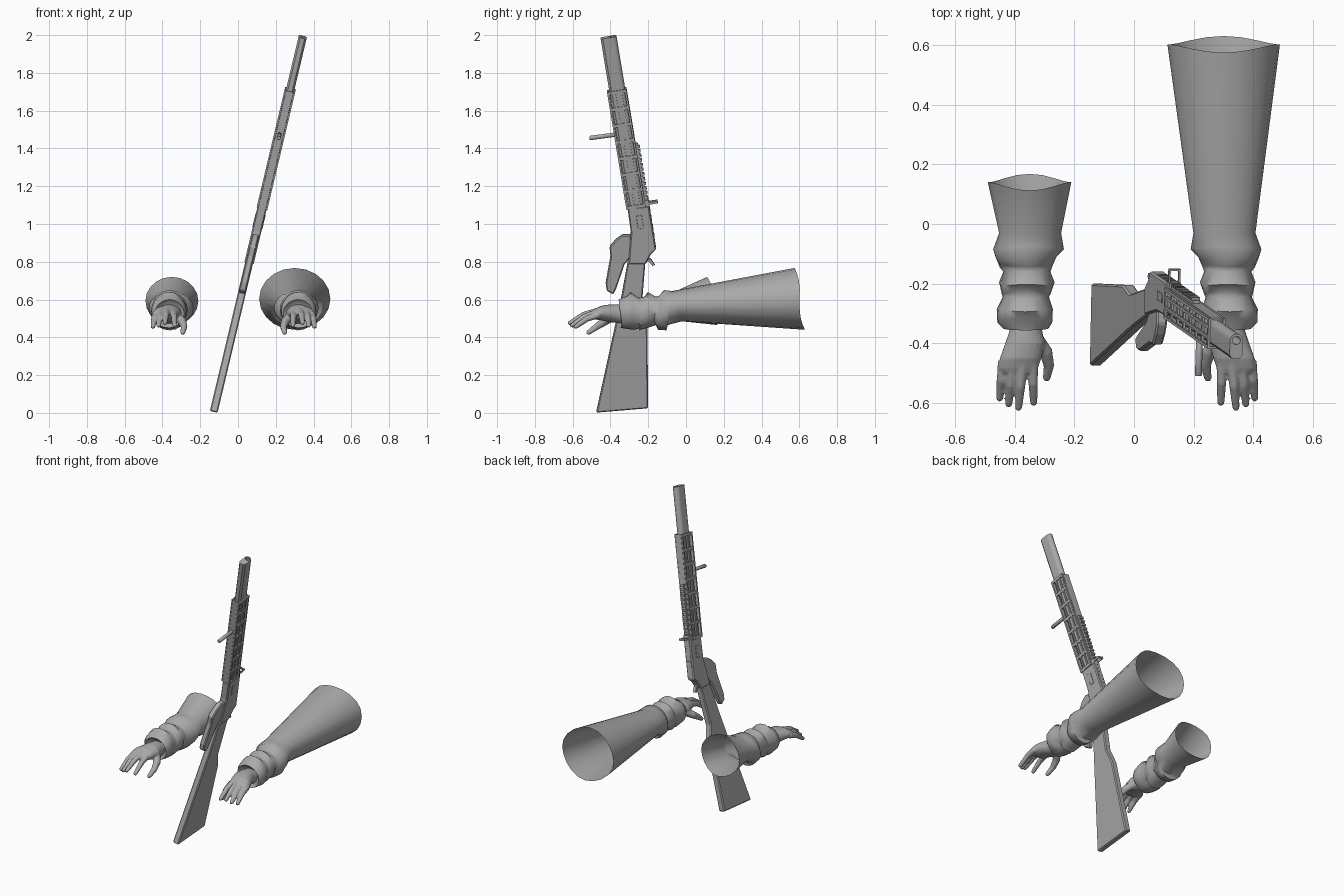
import bpy, bmesh, math
from mathutils import Matrix, Vector

if "Cube" in bpy.data.objects:
    bpy.data.objects.remove(bpy.data.objects["Cube"])

grey = bpy.data.materials.new("plain_grey")
grey.use_nodes = True
GREY = (0.4, 0.4, 0.4, 1)
grey.diffuse_color = GREY
grey.node_tree.nodes["Principled BSDF"].inputs["Base Color"].default_value = GREY

# Gun frame: x is thickness, y and z are read in side elevation; z leans to +x
TILT = 0.2375
A = math.atan(TILT)
GUN = Matrix(((math.cos(A), 0, TILT, -0.13), (0, 1, 0, 0), (-math.sin(A), 0, 1, 0), (0, 0, 0, 1)))


def finish(name, bm, matrix=None, bevel=0, smooth=None):
    bmesh.ops.recalc_face_normals(bm, faces=bm.faces)
    if matrix:
        bm.transform(matrix)
    mesh = bpy.data.meshes.new(name)
    bm.to_mesh(mesh)
    bm.free()
    mesh.materials.append(grey)
    ob = bpy.data.objects.new(name, mesh)
    bpy.context.collection.objects.link(ob)
    if bevel:
        mod = ob.modifiers.new("Bevel", "BEVEL")
        mod.width, mod.segments = bevel, 1
    if smooth:
        bpy.ops.object.select_all(action="DESELECT")
        ob.select_set(True)
        bpy.context.view_layer.objects.active = ob
        bpy.ops.object.shade_smooth_by_angle(angle=math.radians(smooth))
    return ob


def loft(bm, rings, cap_start=True, cap_end=True):
    rows = [[bm.verts.new(p) for p in ring] for ring in rings]
    n = len(rows[0])
    for a, b in zip(rows, rows[1:]):
        for i in range(n):
            bm.faces.new((a[i], a[(i + 1) % n], b[(i + 1) % n], b[i]))
    if cap_start:
        bm.faces.new(rows[0])
    if cap_end:
        bm.faces.new(rows[-1])


def plate(bm, outline, half, shift=0):
    loft(bm, [[(shift + s * half, y, z) for y, z in outline] for s in (-1, 1)])


def on_axis(along, off):
    # Point on the barrel line at a height, moved off towards the sights
    return (-0.41 + (1.99 - along) * 0.165 + off, along + 0.165 * off)


def bar(bm, a0, a1, o0, o1, half, shift=0):
    plate(bm, [on_axis(a, o) for a, o in ((a0, o0), (a0, o1), (a1, o1), (a1, o0))], half, shift)


# Barrel over magazine tube: rounded top, chamfered bottom
section = [(0.022 * math.cos(t * math.pi / 8), 0.02 + 0.022 * math.sin(t * math.pi / 8)) for t in range(9)]
section += [(-0.022, -0.03), (-0.012, -0.042), (0.012, -0.042), (0.022, -0.03)]
bm = bmesh.new()
loft(bm, [[(u, *on_axis(a, o)) for u, o in section] for a in (1.08, 1.99)])
barrel = finish("barrel", bm, GUN, smooth=30)

bm = bmesh.new()
loft(bm, [[(0.014 * math.cos(t * math.pi / 8), *on_axis(a, 0.02 + 0.014 * math.sin(t * math.pi / 8)))
           for t in range(16)] for a in (1.9, 2.05)])
cutter = finish("bore_cutter", bm, GUN)
cutter.hide_render = True
cutter.hide_viewport = True
cut = barrel.modifiers.new("Bore", "BOOLEAN")
cut.object, cut.operation, cut.solver = cutter, "DIFFERENCE", "EXACT"

# Vented handguard: long strips joined by ribs
bm = bmesh.new()
for side in (-1, 1):
    for o in (-0.049, -0.016, 0.017, 0.043):
        bar(bm, 1.09, 1.71, o - 0.005, o + 0.005, 0.004, side * 0.025)
    for i in range(8):
        a = 1.09 + i * 0.0865
        bar(bm, a, a + 0.016, -0.054, 0.048, 0.004, side * 0.025)
for o in (-0.054, 0.042):
    bar(bm, 1.09, 1.71, o, o + 0.007, 0.02)
finish("handguard", bm, GUN)

# Top rail with teeth
bm = bmesh.new()
bar(bm, 0.9, 1.42, 0.045, 0.06, 0.012)
for i in range(20):
    bar(bm, 0.93 + i * 0.0245, 0.942 + i * 0.0245, 0.058, 0.068, 0.015)
finish("top_rail", bm, GUN)

# Receiver, stock and pistol grip
bm = bmesh.new()
plate(bm, [(-0.31, 1.09), (-0.195, 1.1), (-0.158, 0.87), (-0.185, 0.845), (-0.215, 0.79),
           (-0.305, 0.79), (-0.292, 0.96)], 0.025)
finish("receiver", bm, GUN, bevel=0.006)
bm = bmesh.new()
plate(bm, [(-0.475, 0.005), (-0.2, 0.028), (-0.205, 0.47), (-0.235, 0.56), (-0.215, 0.8),
           (-0.305, 0.82), (-0.345, 0.6)], 0.021)
finish("stock", bm, GUN, bevel=0.006)
bm = bmesh.new()
plate(bm, [(-0.335, 0.945), (-0.29, 0.945), (-0.29, 0.83), (-0.325, 0.79), (-0.37, 0.66), (-0.385, 0.63),
           (-0.42, 0.65), (-0.425, 0.69), (-0.4, 0.83), (-0.405, 0.88), (-0.37, 0.92)], 0.018)
finish("grip", bm, GUN, bevel=0.006)

# Square rear sight, rear tab, side port and fore peg
bm = bmesh.new()
for side in (-1, 1):
    bar(bm, 1.095, 1.107, 0.05, 0.11, 0.003, side * 0.017)
bar(bm, 1.095, 1.107, 0.106, 0.113, 0.02)
bar(bm, 1.08, 1.12, 0.045, 0.068, 0.02)
finish("rear_sight", bm, GUN)
bm = bmesh.new()
plate(bm, [(-0.215, 0.825), (-0.185, 0.815), (-0.165, 0.785), (-0.178, 0.78), (-0.195, 0.803), (-0.215, 0.805)], 0.01)
finish("rear_tab", bm, GUN)
bm = bmesh.new()
for side in (-1, 1):
    bar(bm, 0.98, 1.05, -0.01, 0.02, 0.002, side * 0.025)
finish("side_port", bm, GUN, bevel=0.001)
bm = bmesh.new()
loft(bm, [[(0.012 * math.cos(t * math.pi / 5), y, z + 0.012 * math.sin(t * math.pi / 5)) for t in range(10)]
          for y, z in ((-0.36, 1.475), (-0.51, 1.455))])
finish("fore_peg", bm, GUN, bevel=0.003, smooth=40)


# Arms: local x grows towards the thumb
def ellipse(y, x0, x1, z0, z1, n=20, lean=0.0, wave=0.0):
    ring = []
    for i in range(n):
        t = 2 * math.pi * i / n
        c, s = math.cos(t), math.sin(t)
        ring.append(((x0 + x1) / 2 + (x1 - x0) / 2 * c,
                     y - lean * s + wave * math.sin(3 * t),
                     (z0 + z1) / 2 + (z1 - z0) / 2 * s))
    return ring


FOLDS = [(-0.325, -0.055, 0.05, 0.475, 0.575), (-0.348, -0.08, 0.075, 0.455, 0.60),
         (-0.33, -0.098, 0.086, 0.45, 0.62), (-0.285, -0.1, 0.088, 0.44, 0.64),
         (-0.245, -0.08, 0.075, 0.45, 0.61), (-0.235, -0.083, 0.08, 0.437, 0.615),
         (-0.195, -0.092, 0.094, 0.455, 0.64), (-0.16, -0.078, 0.08, 0.465, 0.615),
         (-0.145, -0.09, 0.085, 0.44, 0.62), (-0.11, -0.104, 0.1, 0.437, 0.65),
         (-0.085, -0.112, 0.125, 0.465, 0.645), (-0.03, -0.092, 0.116, 0.485, 0.652)]


def tube(bm, path, radii, n=10):
    # Tapered finger with a rounded tip
    pts = [Vector(p) for p in path]
    end = (pts[-1] - pts[-2]).normalized()
    pts.append(pts[-1] + end * radii[-1] * 0.7)
    rings = []
    for i, (p, r) in enumerate(zip(pts, [*radii, radii[-1] * 0.55])):
        d = (pts[min(i + 1, len(pts) - 1)] - pts[max(i - 1, 0)]).normalized()
        u = d.cross(Vector((0, 0, 1))).normalized()
        v = u.cross(d)
        rings.append([p + r * (math.cos(k * 2 * math.pi / n) * u + math.sin(k * 2 * math.pi / n) * v)
                      for k in range(n)])
    loft(bm, rings)


# Finger root and tip as x, y, z
FINGERS = [((-0.078, -0.46, 0.52), (-0.09, -0.585, 0.455)), ((-0.047, -0.47, 0.532), (-0.06, -0.605, 0.462)),
           ((-0.014, -0.47, 0.538), (-0.027, -0.617, 0.475)), ((0.02, -0.465, 0.53), (0.024, -0.6, 0.462))]


def arm(side, cuff, place):
    bm = bmesh.new()
    rings = [ellipse(*f, lean=0.012 * math.sin(2.3 * i), wave=0.006 * math.cos(1.7 * i))
             for i, f in enumerate(FOLDS)]
    loft(bm, rings + [ellipse(*cuff, lean=0.02, wave=0.008)], True, False)
    finish(side + "_sleeve", bm, place, smooth=60)

    bm = bmesh.new()
    palm = [(-0.3, -0.055, 0.05, 0.47, 0.565), (-0.36, -0.058, 0.053, 0.475, 0.575),
            (-0.4, -0.072, 0.062, 0.48, 0.575), (-0.45, -0.09, 0.05, 0.49, 0.567),
            (-0.485, -0.092, 0.038, 0.495, 0.55), (-0.5, -0.08, 0.03, 0.503, 0.54)]
    loft(bm, [ellipse(*p) for p in palm])
    for root, tip in FINGERS:
        a, b = Vector(root), Vector(tip)
        knuckle = a.lerp(b, 0.5) + Vector((0, 0, 0.012))
        tube(bm, [a, knuckle, b], [0.019, 0.0165, 0.0125])
    tube(bm, [(0.025, -0.375, 0.52), (0.065, -0.43, 0.485), (0.075, -0.475, 0.455), (0.067, -0.518, 0.424)],
         [0.026, 0.023, 0.018, 0.013])
    hand = finish(side + "_hand", bm, place)
    mod = hand.modifiers.new("Fuse", "REMESH")
    mod.mode, mod.voxel_size, mod.use_smooth_shade = "VOXEL", 0.005, True
    mod = hand.modifiers.new("Soften", "SMOOTH")
    mod.factor, mod.iterations = 0.5, 4


arm("right", (0.14, -0.13, 0.15, 0.465, 0.72), Matrix.Translation((-0.36, 0, 0)))
arm("left", (0.602, -0.174, 0.203, 0.44, 0.767),
    Matrix.Translation((0.315, 0, 0)) @ Matrix.Scale(-1, 4, (1, 0, 0)))
